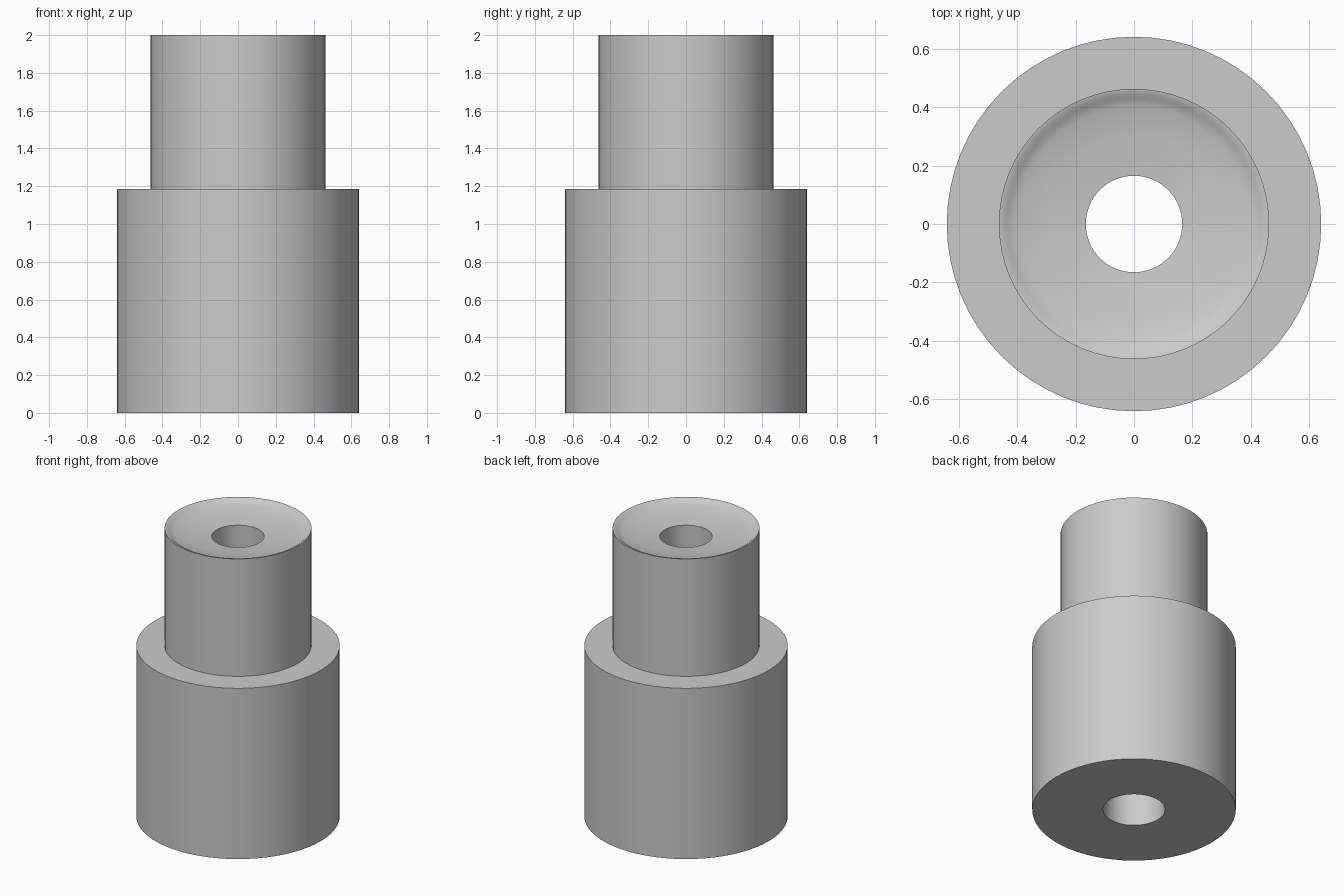
import bpy, bmesh, math

cube = bpy.data.objects.get("Cube")
if cube:
    bpy.data.objects.remove(cube, do_unlink=True)

SIDES = 64

# Plain grey material
grey = bpy.data.materials.new("plain grey")
grey.use_nodes = True
colour = (0.6, 0.6, 0.6, 1)
grey.diffuse_color = colour
grey.node_tree.nodes["Principled BSDF"].inputs["Base Color"].default_value = colour


def lathe(name, profile):
    """Turn a closed (radius, height) profile around the z axis."""
    bm = bmesh.new()
    rings = []
    for radius, z in profile:
        rings.append([bm.verts.new((radius * math.cos(a), radius * math.sin(a), z))
                      for a in (math.tau * i / SIDES for i in range(SIDES))])
    for lower, upper in zip(rings, rings[1:] + rings[:1]):
        for i in range(SIDES):
            j = (i + 1) % SIDES
            bm.faces.new((lower[i], lower[j], upper[j], upper[i]))
    bmesh.ops.recalc_face_normals(bm, faces=bm.faces)
    mesh = bpy.data.meshes.new(name)
    bm.to_mesh(mesh)
    bm.free()
    mesh.materials.append(grey)
    obj = bpy.data.objects.new(name, mesh)
    bpy.context.collection.objects.link(obj)
    return obj


body = [(0.195, 0), (0.64, 0), (0.64, 1.185)]             # wide lower barrel
neck = [(0.462, 1.185), (0.462, 2)]                       # narrow upper barrel
dish = [(0.447, 1.997), (0.432, 1.985), (0.40, 1.973),    # hollowed top
        (0.30, 1.957), (0.165, 1.942)]                    # closes down the bore

sleeve = lathe("stepped_sleeve", body + neck + dish)

# Smooth walls with sharp rims
bpy.ops.object.select_all(action="DESELECT")
sleeve.select_set(True)
bpy.context.view_layer.objects.active = sleeve
bpy.ops.object.shade_smooth_by_angle(angle=math.radians(35))
